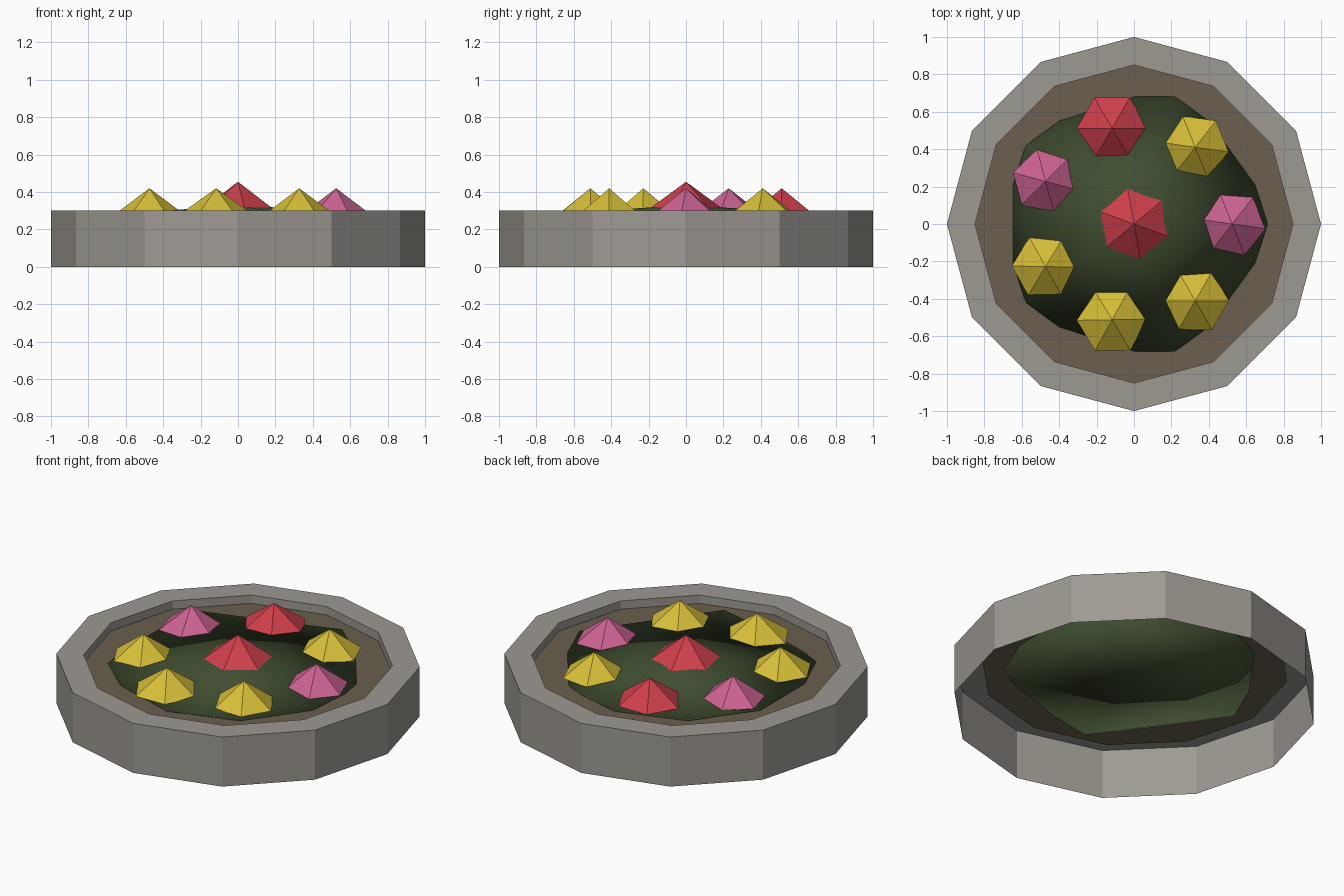
import bpy
import bmesh
from math import cos, sin, radians, tau

cube = bpy.data.objects.get("Cube")
if cube:
    bpy.data.objects.remove(cube, do_unlink=True)


def material(name, rgb):
    mat = bpy.data.materials.new(name)
    mat.use_nodes = True
    mat.diffuse_color = (*rgb, 1)
    shader = next(n for n in mat.node_tree.nodes if n.type == "BSDF_PRINCIPLED")
    shader.inputs["Base Color"].default_value = (*rgb, 1)
    shader.inputs["Roughness"].default_value = 0.9
    return mat


stone = material("stone grey", (0.34, 0.32, 0.29))
earth = material("soil brown", (0.145, 0.115, 0.08))
leaf = material("leaf green", (0.05, 0.075, 0.03))
yellow = material("petal yellow", (0.68, 0.52, 0.04))
red = material("petal red", (0.62, 0.05, 0.07))
pink = material("petal pink", (0.61, 0.125, 0.29))


def add_object(name, bm, mat, location=(0, 0, 0)):
    mesh = bpy.data.meshes.new(name)
    bm.to_mesh(mesh)
    bm.free()
    mesh.materials.append(mat)
    obj = bpy.data.objects.new(name, mesh)
    obj.location = location
    bpy.context.collection.objects.link(obj)
    return obj


def lathe(name, profile, sides, mat, location=(0, 0, 0), turn=0):
    """Revolve (radius, height) points into a flat-sided surface."""
    bm = bmesh.new()
    angles = [radians(turn) + tau * i / sides for i in range(sides)]
    rings = [[bm.verts.new((r * cos(a), r * sin(a), z)) for a in angles]
             for r, z in profile]
    for low, high in zip(rings, rings[1:]):
        for i in range(sides):
            j = (i + 1) % sides
            bm.faces.new((low[i], low[j], high[j], high[i]))
    # Collapse points lying on the axis
    bmesh.ops.remove_doubles(bm, verts=bm.verts[:], dist=0.0001)
    return add_object(name, bm, mat, location)


# Stone border, open underneath, with the soil set slightly below its top
lathe("stone_border", [(1, 0), (1, 0.3), (0.85, 0.3), (0.85, 0.25)], 12, stone)
lathe("soil", [(0.85, 0.25), (0, 0.25)], 12, earth)

# Low, flattened mound of leaves
bm = bmesh.new()
bmesh.ops.create_icosphere(bm, subdivisions=1, radius=0.8)
bmesh.ops.scale(bm, vec=(1, 1, 0.1), verts=bm.verts[:])
for face in bm.faces:
    face.smooth = True
add_object("leaf_mound", bm, leaf, (0, 0, 0.25))


# Six-sided pointed blossoms: one in the middle, seven around it
def blossom(name, mat, radius, height, location, turn):
    lathe(name, [(0, 0), (radius, 0), (0, height)], 6, mat, location, turn)


blossom("centre_blossom", red, 0.2, 0.145, (0, 0, 0.31), 40)

ring = [(pink, 0.18, -8), (yellow, 0.18, -8), (red, 0.19, 0), (pink, 0.18, -15),
        (yellow, 0.18, -1), (yellow, 0.19, 1), (yellow, 0.18, 0)]
for i, (mat, radius, turn) in enumerate(ring):
    a = tau * i / len(ring)
    blossom(f"ring_blossom_{i + 1}", mat, radius, 0.135,
            (0.525 * cos(a), 0.525 * sin(a), 0.285), turn)
